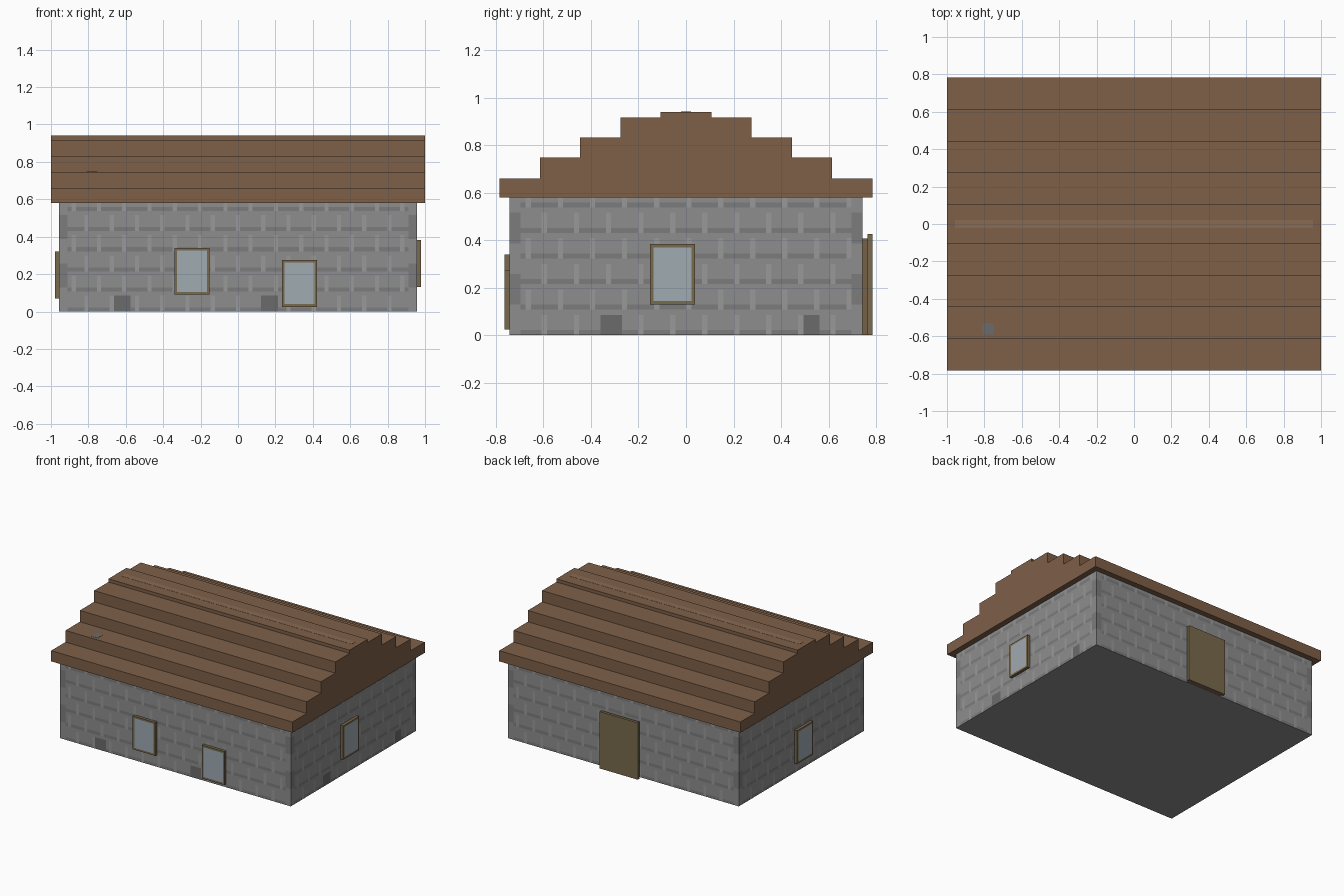
import bpy, bmesh
from mathutils import Vector

if "Cube" in bpy.data.objects:
    bpy.data.objects.remove(bpy.data.objects["Cube"])


def material(name, hex_color):
    rgb = [int(hex_color[i:i + 2], 16) / 255 for i in (0, 2, 4)]
    m = bpy.data.materials.new(name)
    m.diffuse_color = [c ** 2.2 for c in rgb] + [1]
    m.use_nodes = True
    m.node_tree.nodes["Principled BSDF"].inputs["Base Color"].default_value = m.diffuse_color
    return m


STONE = material("stone", "8c8c8c")
MORTAR = material("mortar", "7b7b7b")
JOINT = material("joint", "979797")
DARK = material("dark_stone", "6b6b6b")
ROOF = material("roof_wood", "7d604a")
RIDGE = material("ridge_wood", "876a54")
FRAME = material("frame_wood", "78694e")
GLASS = material("glass", "9ea9b0")
DOOR = material("door_wood", "75624a")

HX, HY, WALL_H = 0.957, 0.742, 0.58      # wall half sizes and height


def finish(name, bm, mats):
    bmesh.ops.recalc_face_normals(bm, faces=bm.faces[:])
    me = bpy.data.meshes.new(name)
    bm.to_mesh(me)
    bm.free()
    for m in mats:
        me.materials.append(m)
    ob = bpy.data.objects.new(name, me)
    bpy.context.collection.objects.link(ob)
    return ob


def box_mesh(lo, hi):
    bm = bmesh.new()
    bmesh.ops.create_cube(bm, size=1)
    lo, hi = Vector(lo), Vector(hi)
    for v in bm.verts:
        v.co = (lo + hi) / 2 + v.co * (hi - lo)
    return bm


def box(name, lo, hi, mat):
    return finish(name, box_mesh(lo, hi), [mat])


# Stone walls: one closed box whose side cells are coloured as brickwork
ROWS = 27


def stone_index(col, row, cols, half, blocks):
    u = (col + 0.5) / cols * 2 * half - half
    if row < 4 and any(abs(u - b) < 0.043 for b in blocks):
        return 3
    if min(col, cols - 1 - col) < 2:                 # corner stones
        return 1 if row % 12 in (6, 7, 8, 9, 10, 11) else 0
    stagger = 3 if (row // 5) % 2 else 0
    if (col + stagger) % 6 == 0 and row % 5 != 4:
        return 2
    return 1 if row % 5 == 0 else 0


def build_walls():
    bm = bmesh.new()
    sides = [
        (85, HX, lambda u: (u, -HY), (-0.62, 0.17)),
        (85, HX, lambda u: (-u, HY), ()),
        (66, HY, lambda u: (HX, u), (-0.32, 0.53)),
        (66, HY, lambda u: (-HX, -u), ()),
    ]
    for cols, half, place, blocks in sides:
        grid = [[bm.verts.new((*place((2 * c / cols - 1) * half), WALL_H * r / ROWS))
                 for c in range(cols + 1)] for r in range(ROWS + 1)]
        for r in range(ROWS):
            for c in range(cols):
                f = bm.faces.new((grid[r][c], grid[r][c + 1],
                                  grid[r + 1][c + 1], grid[r + 1][c]))
                f.material_index = stone_index(c, r, cols, half, blocks)
    bmesh.ops.remove_doubles(bm, verts=bm.verts[:], dist=1e-5)
    rims = [e for e in bm.edges if e.is_boundary]
    bmesh.ops.holes_fill(bm, edges=rims, sides=0)    # floor and ceiling
    finish("stone_walls", bm, [STONE, MORTAR, JOINT, DARK])


build_walls()

# Stepped roof: half profile mirrored across the ridge, extruded along x
steps = [(0.784, 0.66), (0.615, 0.747), (0.445, 0.832), (0.276, 0.916), (0.107, 0.94)]
half, z = [], WALL_H
for y, top in steps:
    half += [(y, z), (y, top)]
    z = top
profile = half + [(-y, z) for y, z in reversed(half)]
bm = bmesh.new()
end = bm.faces.new([bm.verts.new((-1, y, z)) for y, z in profile])
ext = bmesh.ops.extrude_face_region(bm, geom=[end], use_keep_orig=True)
bmesh.ops.translate(bm, vec=(2, 0, 0),
                    verts=[g for g in ext["geom"] if isinstance(g, bmesh.types.BMVert)])
finish("stepped_roof", bm, [ROOF])

# Flush ridge strip and small stone patch on the roof
box("ridge_strip", (-0.957, -0.021, 0.93), (0.957, 0.021, 0.941), RIDGE)
box("roof_stone_patch", (-0.81, -0.59, 0.74), (-0.75, -0.53, 0.748), DARK)


# Windows: a shallow panel whose outer face is inset into frame and glass
def window(name, lo, hi, normal):
    bm = box_mesh(lo, hi)
    bm.normal_update()
    outer = max(bm.faces, key=lambda f: f.normal.dot(Vector(normal)))
    bmesh.ops.inset_individual(bm, faces=[outer], thickness=0.02)
    outer.material_index = 1
    finish(name, bm, [FRAME, GLASS])


T = 0.021
window("front_window_left", (-0.339, -HY - T, 0.09), (-0.152, -HY, 0.34), (0, -1, 0))
window("front_window_right", (0.235, -HY - T, 0.025), (0.422, -HY, 0.275), (0, -1, 0))
window("right_window", (HX, -0.151, 0.13), (HX + T, 0.038, 0.383), (1, 0, 0))
window("left_window", (-HX - T, -0.108, 0.07), (-HX, 0.08, 0.32), (-1, 0, 0))

# Back door: surround with a slightly larger leaf in front
box("door_surround", (-0.135, HY, 0), (0.153, HY + T, 0.408), DOOR)
box("door_leaf", (-0.15, HY + T, 0), (0.168, HY + 2 * T, 0.426), FRAME)
